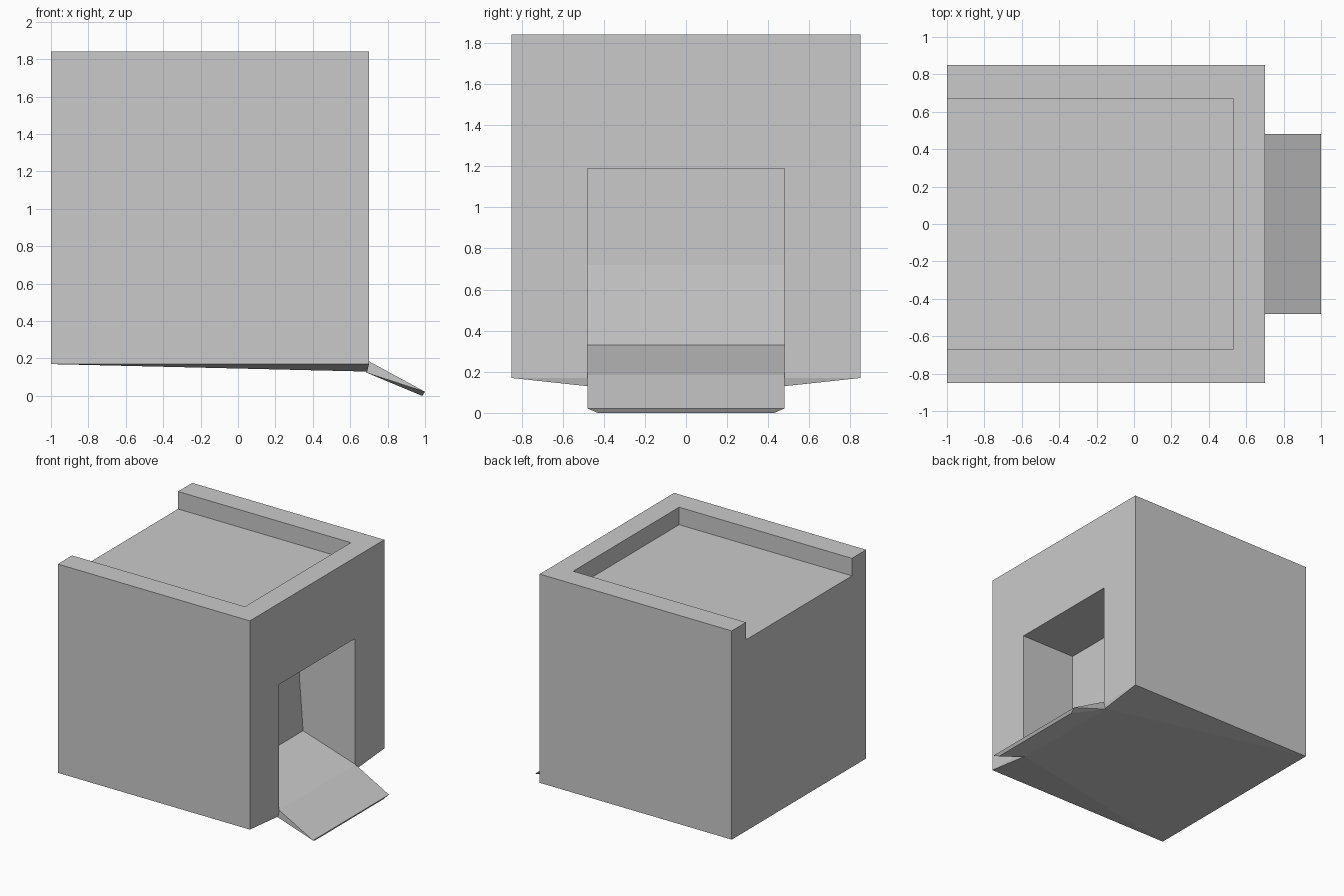
import bpy, bmesh

if "Cube" in bpy.data.objects:
    bpy.data.objects.remove(bpy.data.objects["Cube"], do_unlink=True)

grey = bpy.data.materials.new("light grey")
grey.use_nodes = True
grey.diffuse_color = (0.59, 0.59, 0.59, 1)
bsdf = next(n for n in grey.node_tree.nodes if n.type == "BSDF_PRINCIPLED")
bsdf.inputs["Base Color"].default_value = grey.diffuse_color


def hull(name, points):
    """Convex solid around a few corner points."""
    bm = bmesh.new()
    for p in points:
        bm.verts.new(p)
    bmesh.ops.convex_hull(bm, input=bm.verts)
    bmesh.ops.dissolve_limit(bm, angle_limit=0.001, verts=bm.verts, edges=bm.edges)
    return finish(name, bm)


def prism(name, profile, half_width):
    """Side profile (x, z) extruded across y."""
    bm = bmesh.new()
    face = bm.faces.new([bm.verts.new((x, -half_width, z)) for x, z in profile])
    side = bmesh.ops.extrude_face_region(bm, geom=[face])["geom"]
    verts = [v for v in side if isinstance(v, bmesh.types.BMVert)]
    bmesh.ops.translate(bm, verts=verts, vec=(0, 2 * half_width, 0))
    return finish(name, bm)


def finish(name, bm):
    bmesh.ops.recalc_face_normals(bm, faces=bm.faces)
    mesh = bpy.data.meshes.new(name)
    bm.to_mesh(mesh)
    bm.free()
    mesh.materials.append(grey)
    obj = bpy.data.objects.new(name, mesh)
    bpy.context.collection.objects.link(obj)
    return obj


def cut(target, cutter):
    mod = target.modifiers.new(cutter.name, "BOOLEAN")
    mod.operation = "DIFFERENCE"
    mod.solver = "EXACT"
    mod.object = cutter
    cutter.hide_render = True
    bpy.context.view_layer.objects.active = target
    bpy.ops.object.modifier_apply(modifier=mod.name)
    bpy.data.objects.remove(cutter, do_unlink=True)


# Building block, with its underside sagging towards the doorway
back, front, side, low, high = -1, 0.7, 0.85, 0.17, 1.84
door = 0.48
corners = [(x, y, z) for x in (back, front) for y in (-side, side) for z in (low, high)]
corners += [(0.69, y, 0.13) for y in (-door, door)]
building = hull("building", corners)

# Sunken roof, open at the back
cut(building, prism("roof_recess", [(-1.3, 1.70), (0.53, 1.70), (0.53, 2.1), (-1.3, 2.1)], 0.67))

# Doorway with a rising floor and a bent back wall
cut(building, prism("doorway", [(0.21, 1.19), (0.21, 0.72), (0.24, 0.33),
                                (front, 0.185), (1.2, 0.185), (1.2, 1.19)], door))

# Entrance ramp with a chamfered lip
ramp_points = []
for s in (-1, 1):
    ramp_points += [(front, s * door, 0.185), (1.0, s * door, 0.022),
                    (0.985, s * 0.43, 0.0), (0.685, s * door, 0.125)]
hull("ramp", ramp_points)
